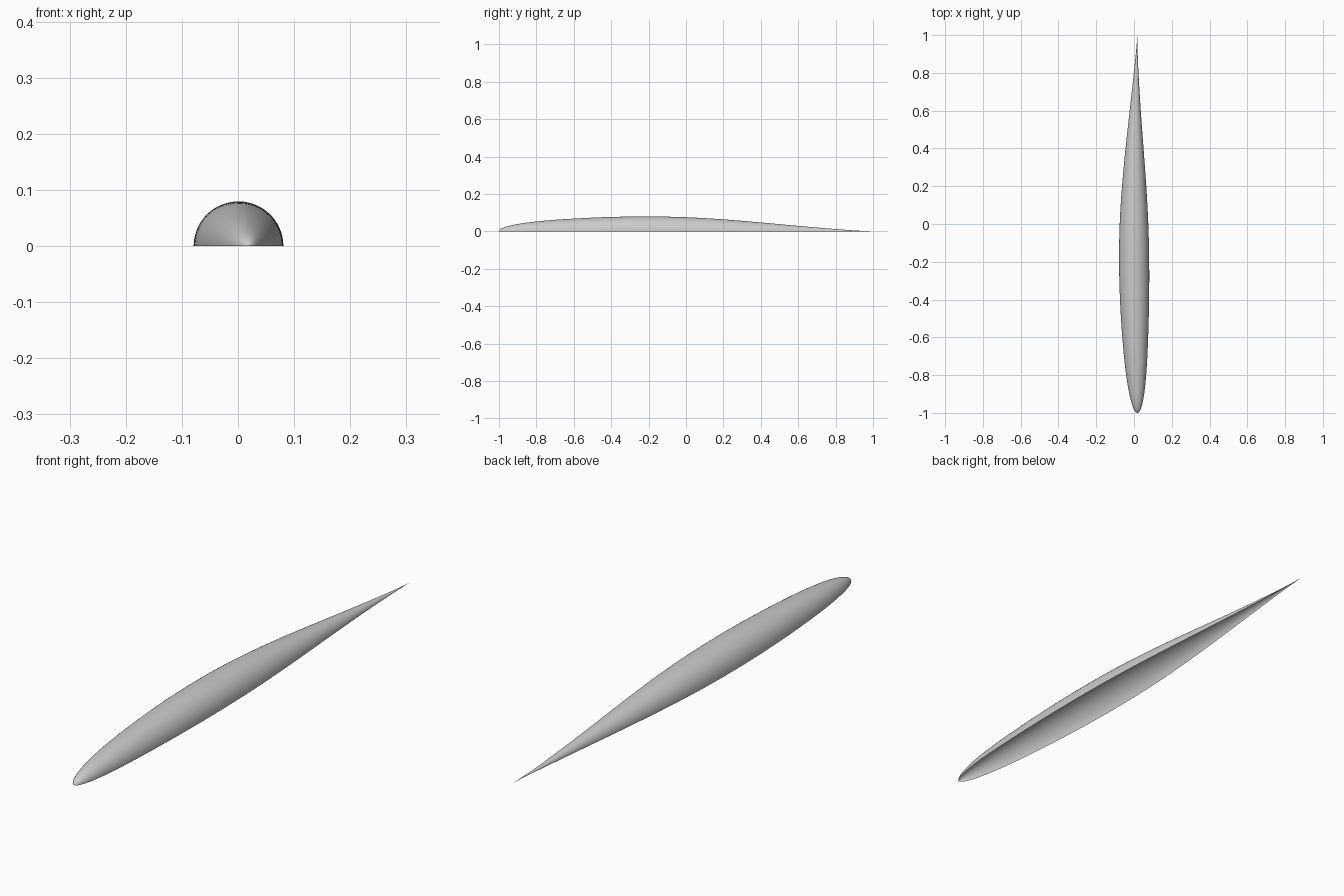
import bpy, bmesh, math

if "Cube" in bpy.data.objects:
    bpy.data.objects.remove(bpy.data.objects["Cube"])

RINGS, SEGS = 96, 48
# Fullness factor at even steps from blunt nose to pointed tail
FULL = [.184, .186, .191, .201, .210, .214, .207, .190, .164, .130, .080]


def fullness(s):
    # Catmull-Rom interpolation of the table
    n = len(FULL) - 1
    i = min(int(s * n), n - 1)
    f = s * n - i
    a, b, c, d = (FULL[min(max(i + k, 0), n)] for k in (-1, 0, 1, 2))
    return 0.5 * (2*b + (c - a)*f + (2*a - 5*b + 4*c - d)*f*f + (3*b - a - 3*c + d)*f**3)


def radius(s):
    return math.sqrt(s) * (1 - s) * fullness(s)


# Open half-round shell with a gently bowed centre line
bm = bmesh.new()
rings = []
for i in range(1, RINGS):
    s = (1 - math.cos(math.pi * i / RINGS)) / 2
    y = 2 * s - 1
    r, cx = radius(s), 0.018 * y * y
    rings.append([bm.verts.new((cx + r * math.cos(math.pi * j / SEGS), y,
                                r * math.sin(math.pi * j / SEGS)))
                  for j in range(SEGS + 1)])
nose = bm.verts.new((0.018, -1, 0))
tail = bm.verts.new((0.018, 1, 0))
for a, b in zip(rings, rings[1:]):
    for j in range(SEGS):
        bm.faces.new((a[j], b[j], b[j + 1], a[j + 1]))
for j in range(SEGS):
    bm.faces.new((nose, rings[0][j], rings[0][j + 1]))
    bm.faces.new((tail, rings[-1][j + 1], rings[-1][j]))
bm.normal_update()
if sum(f.normal.z for f in bm.faces) < 0:
    bmesh.ops.reverse_faces(bm, faces=bm.faces[:])
for f in bm.faces:
    f.smooth = True

mesh = bpy.data.meshes.new("half_shell")
bm.to_mesh(mesh)
bm.free()
shell = bpy.data.objects.new("half_shell", mesh)
bpy.context.collection.objects.link(shell)
